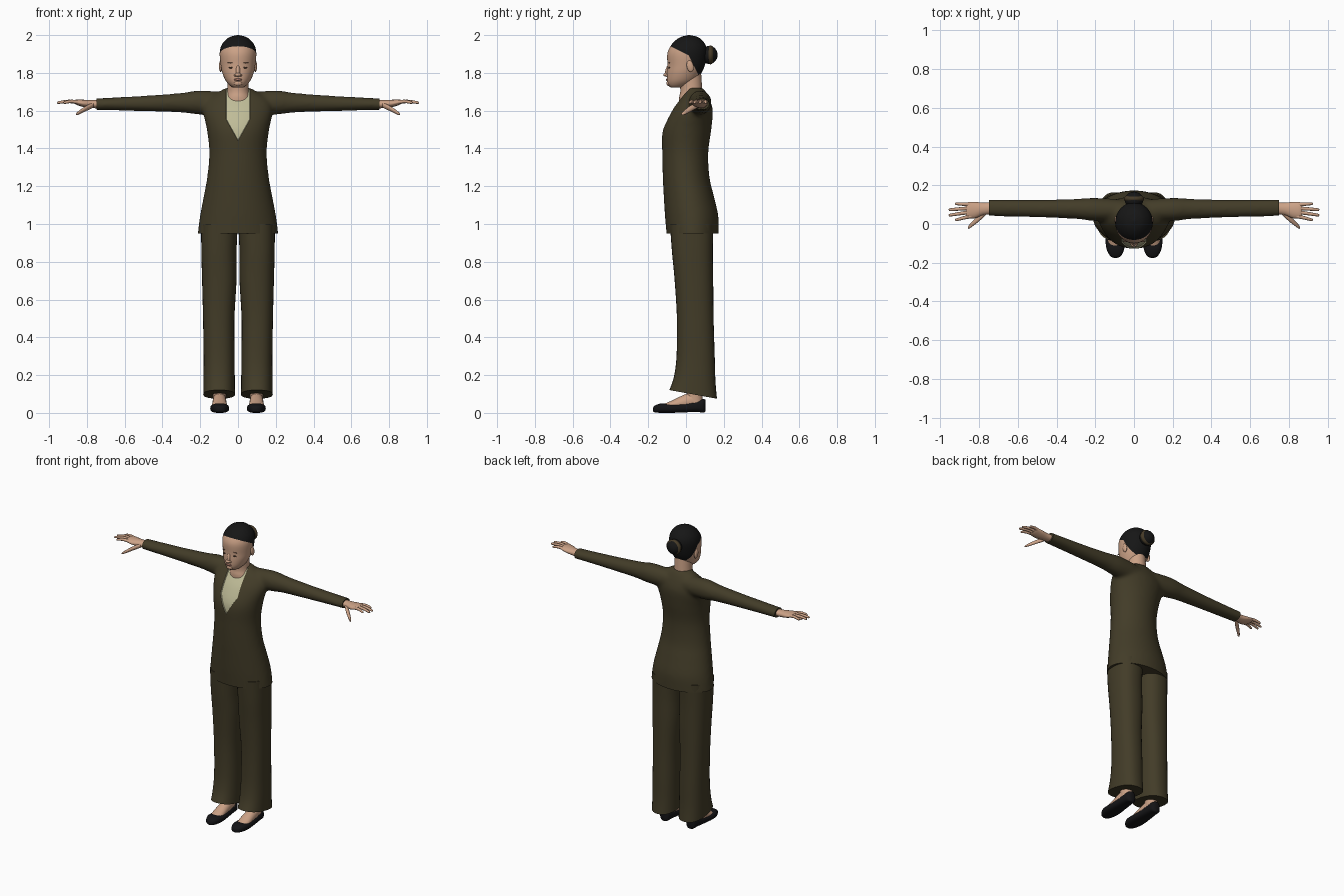
import bpy, bmesh
from math import sin, cos, pi, copysign
from mathutils import Matrix, Vector

cube = bpy.data.objects.get("Cube")
if cube:
    bpy.data.objects.remove(cube, do_unlink=True)


def material(name, rgb):
    m = bpy.data.materials.new(name)
    m.use_nodes = True
    m.diffuse_color = (*rgb, 1)
    bsdf = m.node_tree.nodes["Principled BSDF"]
    bsdf.inputs["Base Color"].default_value = (*rgb, 1)
    bsdf.inputs["Roughness"].default_value = 0.8
    return m


SUIT = material("olive suit", (0.055, 0.045, 0.021))
SKIN = material("skin", (0.60, 0.36, 0.24))
HAIR = material("black hair", (0.008, 0.008, 0.008))
SHOE = material("black leather", (0.007, 0.007, 0.008))
SHIRT = material("pale green shirt", (0.52, 0.50, 0.31))
BAND = material("brown hair band", (0.06, 0.042, 0.02))
LIPS = material("lips", (0.42, 0.19, 0.14))
EYES = material("dark eyes", (0.10, 0.055, 0.035))


def finish(name, bm, *mats, angle=50):
    bmesh.ops.recalc_face_normals(bm, faces=bm.faces)
    mesh = bpy.data.meshes.new(name)
    bm.to_mesh(mesh)
    bm.free()
    obj = bpy.data.objects.new(name, mesh)
    bpy.context.collection.objects.link(obj)
    for m in mats:
        mesh.materials.append(m)
    bpy.ops.object.select_all(action='DESELECT')
    obj.select_set(True)
    bpy.context.view_layer.objects.active = obj
    bpy.ops.object.shade_smooth_by_angle(angle=angle * pi / 180)
    return obj


def spline(rings, steps):
    """Smoothly fill in extra rings between the given ones."""
    out = []
    for i in range(len(rings) - 1):
        a, b = rings[max(i - 1, 0)], rings[i]
        c, d = rings[i + 1], rings[min(i + 2, len(rings) - 1)]
        for k in range(steps):
            t = k / steps
            out.append([q + 0.5 * t * (r - p + t * (2*p - 5*q + 4*r - s + t * (3*(q - r) + s - p)))
                        for p, q, r, s in zip(a, b, c, d)])
    return out + [list(rings[-1])]


def loft(bm, rings, axis='z', side=1, n=32, steps=4, power=1.0):
    """Rings are (position on axis, centre, radius, centre, radius)."""
    loops = []
    for t, c1, r1, c2, r2 in spline(rings, steps):
        loop = []
        for k in range(n):
            u, v = cos(2 * pi * k / n), sin(2 * pi * k / n)
            p = c1 + r1 * copysign(abs(u) ** power, u)
            q = c2 + r2 * copysign(abs(v) ** power, v)
            x, y, z = {'z': (p, q, t), 'x': (t, p, q), 'y': (p, t, q)}[axis]
            loop.append(bm.verts.new((x * side, y, z)))
        loops.append(loop)
    for a, b in zip(loops, loops[1:]):
        for k in range(n):
            bm.faces.new((a[k], a[k - 1], b[k - 1], b[k]))
    bm.faces.new(loops[0])
    bm.faces.new(loops[-1])


def span(t, half_width, front, back):
    return (t, 0, half_width, (front + back) / 2, (back - front) / 2)


def cut(bm, co, normal, trim=False):
    res = bmesh.ops.bisect_plane(bm, geom=bm.verts[:] + bm.edges[:] + bm.faces[:],
                                 plane_co=co, plane_no=normal, clear_outer=trim)
    if trim:
        edges = [e for e in res["geom_cut"] if isinstance(e, bmesh.types.BMEdge)]
        bmesh.ops.holes_fill(bm, edges=edges)


def blob(bm, centre, radii, tilt=0):
    mat = (Matrix.Translation(centre) @ Matrix.Rotation(tilt, 4, 'X')
           @ Matrix.Diagonal((*radii, 1)))
    bmesh.ops.create_uvsphere(bm, u_segments=24, v_segments=14, radius=1, matrix=mat)


# Jacket: body and sleeves fused into one surface
bm = bmesh.new()
loft(bm, [span(0.91, 0.215, -0.10, 0.172), span(0.97, 0.211, -0.105, 0.173),
          span(1.05, 0.20, -0.112, 0.17), span(1.15, 0.181, -0.118, 0.147),
          span(1.25, 0.163, -0.123, 0.124), span(1.38, 0.152, -0.126, 0.118),
          span(1.5, 0.165, -0.124, 0.134), span(1.6, 0.185, -0.08, 0.142),
          span(1.66, 0.165, -0.037, 0.125), span(1.70, 0.10, -0.01, 0.105),
          span(1.72, 0.07, 0.0, 0.09)], n=48)
for side in (1, -1):
    loft(bm, [(0.03, 0.07, 0.055, 1.635, 0.06), (0.2, 0.075, 0.06, 1.643, 0.064),
              (0.3, 0.078, 0.052, 1.642, 0.052), (0.5, 0.08, 0.046, 1.638, 0.041),
              (0.78, 0.084, 0.043, 1.634, 0.03)], 'x', side)
bmesh.ops.recalc_face_normals(bm, faces=bm.faces)
jacket = finish("jacket", bm, SUIT, SHIRT)
remesh = jacket.modifiers.new("fuse", 'REMESH')
remesh.mode, remesh.voxel_size = 'VOXEL', 0.010
relax = jacket.modifiers.new("relax", 'SMOOTH')
relax.factor, relax.iterations = 0.5, 12
bpy.context.view_layer.update()
fused = jacket.evaluated_get(bpy.context.evaluated_depsgraph_get())
bm = bmesh.new()
bm.from_mesh(fused.to_mesh())
fused.to_mesh_clear()
bpy.data.objects.remove(jacket, do_unlink=True)

# Straight hem and cuffs, then the V neckline with a recessed shirt
cut(bm, (0, 0, 0.95), (0, 0, -1), True)
for side in (1, -1):
    cut(bm, (0.75 * side, 0, 0), (side, 0, 0), True)
    cut(bm, (0.064 * side, 0, 0), (1, 0, 0))
    cut(bm, (0, 0, 1.44), (-1.8 * side, 0, 1))
panel = []
for f in bm.faces:
    c = f.calc_center_median()
    f.material_index = 0
    if c.y < 0.02 and abs(c.x) < 0.064 and c.z > 1.44 + 1.8 * abs(c.x):
        f.material_index = 1
        panel.append(f)
bmesh.ops.inset_region(bm, faces=panel, thickness=0.002, depth=-0.006)
finish("jacket", bm, SUIT, SHIRT)

# Head with hair, parted along two hairline planes
bm = bmesh.new()
loft(bm, [span(1.722, 0.025, -0.08, -0.02), span(1.735, 0.045, -0.094, 0.02),
          span(1.76, 0.066, -0.101, 0.055), span(1.80, 0.083, -0.101, 0.082),
          span(1.84, 0.091, -0.098, 0.10), span(1.90, 0.097, -0.099, 0.112),
          span(1.94, 0.09, -0.083, 0.107), span(1.97, 0.07, -0.058, 0.088),
          span(1.99, 0.043, -0.027, 0.062), span(2.0, 0.004, 0.012, 0.02)], n=48)
brow_line, brow_normal = Vector((0, -0.09, 1.945)), Vector((0, 0.5, 1))
nape_line, nape_normal = Vector((0, 0.015, 1.89)), Vector((0, 1, 0.5))
cut(bm, brow_line, brow_normal)
cut(bm, nape_line, nape_normal)
for f in bm.faces:
    c = f.calc_center_median()
    above = (c - brow_line).dot(brow_normal) > 0
    behind = (c - nape_line).dot(nape_normal) > 0 and c.z > 1.77
    f.material_index = int(above or behind)
finish("head", bm, SKIN, HAIR, angle=80)

# Neck
bm = bmesh.new()
loft(bm, [span(1.62, 0.085, -0.035, 0.09), span(1.67, 0.068, -0.036, 0.088),
          span(1.71, 0.057, -0.03, 0.086), span(1.80, 0.055, -0.04, 0.08)])
finish("neck", bm, SKIN)

# Nose, ears and facial details
bm = bmesh.new()
blob(bm, (0, -0.098, 1.812), (0.011, 0.011, 0.034), -0.25)
blob(bm, (0, -0.106, 1.79), (0.016, 0.014, 0.010))
blob(bm, (0, -0.092, 1.745), (0.022, 0.012, 0.014))
for side in (1, -1):
    blob(bm, (side * 0.012, -0.098, 1.787), (0.009, 0.011, 0.007))
    blob(bm, (side * 0.092, 0.022, 1.835), (0.009, 0.018, 0.031), 0.2)
finish("nose_and_ears", bm, SKIN)

bm = bmesh.new()
for side in (1, -1):
    blob(bm, (side * 0.036, -0.089, 1.828), (0.014, 0.005, 0.0045))
    blob(bm, (side * 0.038, -0.089, 1.853), (0.018, 0.005, 0.002))
finish("eyes_and_brows", bm, EYES)
bm = bmesh.new()
blob(bm, (0, -0.1, 1.764), (0.022, 0.007, 0.006))
finish("mouth", bm, LIPS)

# Hair bun and its band
bm = bmesh.new()
blob(bm, (0, 0.124, 1.895), (0.048, 0.043, 0.048))
finish("hair_bun", bm, HAIR)
bm = bmesh.new()
blob(bm, (0, 0.13, 1.895), (0.053, 0.024, 0.050))
finish("bun_band", bm, BAND)

FINGERS = [(0.04, 0.022, 0.925), (0.062, 0.046, 0.957), (0.082, 0.074, 0.957), (0.10, 0.105, 0.925)]
for side, label in ((1, "left"), (-1, "right")):
    # Trouser leg, with the hem dropping towards the heel
    bm = bmesh.new()
    loft(bm, [(1.0, 0.098, 0.097, 0.03, 0.115), (0.85, 0.101, 0.093, 0.034, 0.108),
              (0.7, 0.099, 0.091, 0.042, 0.102), (0.5, 0.102, 0.083, 0.049, 0.097),
              (0.3, 0.10, 0.082, 0.051, 0.101), (0.18, 0.10, 0.083, 0.046, 0.11),
              (0.098, 0.10, 0.084, 0.038, 0.126)], side=side, power=0.85)
    for v in bm.verts:
        v.co.z -= 0.18 * (v.co.y - 0.038) * max(0, (0.3 - v.co.z) / 0.2)
    finish(label + "_trouser_leg", bm, SUIT)

    # Foot: ankle and instep
    bm = bmesh.new()
    loft(bm, [(0.03, 0.098, 0.034, 0.05, 0.042), (0.09, 0.098, 0.035, 0.045, 0.042),
              (0.16, 0.098, 0.037, 0.045, 0.044)], side=side, n=24)
    loft(bm, [(-0.13, 0.098, 0.03, 0.03, 0.012), (-0.08, 0.098, 0.039, 0.038, 0.025),
              (-0.03, 0.098, 0.038, 0.05, 0.037), (0.04, 0.098, 0.034, 0.066, 0.052)],
         'y', side, n=24)
    finish(label + "_foot", bm, SKIN)

    # Low-cut shoe
    bm = bmesh.new()
    loft(bm, [(-0.175, 0.095, 0.008, 0.018, 0.008), (-0.165, 0.095, 0.028, 0.021, 0.018),
              (-0.13, 0.096, 0.045, 0.025, 0.025), (-0.08, 0.097, 0.05, 0.024, 0.024),
              (0.0, 0.098, 0.043, 0.028, 0.025), (0.06, 0.098, 0.038, 0.036, 0.031),
              (0.092, 0.098, 0.031, 0.037, 0.036), (0.103, 0.098, 0.014, 0.04, 0.03)],
         'y', side, power=0.75)
    for v in bm.verts:
        v.co.z = max(v.co.z, 0)
    finish(label + "_shoe", bm, SHOE)

    # Hand: palm, four fingers and a lowered thumb
    bm = bmesh.new()
    loft(bm, [(0.73, 0.082, 0.030, 1.634, 0.022), (0.78, 0.078, 0.032, 1.635, 0.021),
              (0.82, 0.072, 0.042, 1.639, 0.019), (0.855, 0.071, 0.042, 1.645, 0.014),
              (0.868, 0.071, 0.036, 1.646, 0.008)], 'x', side, n=24)
    for base, tip, reach in FINGERS:
        loft(bm, [(0.84, base, 0.010, 1.644, 0.010),
                  (0.5 * (0.84 + reach), (base + tip) / 2, 0.009, 1.649, 0.009),
                  (reach - 0.008, tip, 0.007, 1.643, 0.007), (reach, tip, 0.002, 1.641, 0.002)],
             'x', side, n=12)
    loft(bm, [(0.765, 0.062, 0.014, 1.63, 0.014), (0.80, 0.03, 0.016, 1.614, 0.014),
              (0.835, 0.0, 0.013, 1.594, 0.011), (0.853, -0.016, 0.009, 1.583, 0.007),
              (0.858, -0.019, 0.002, 1.58, 0.002)], 'x', side, n=12)
    finish(label + "_hand", bm, SKIN)
